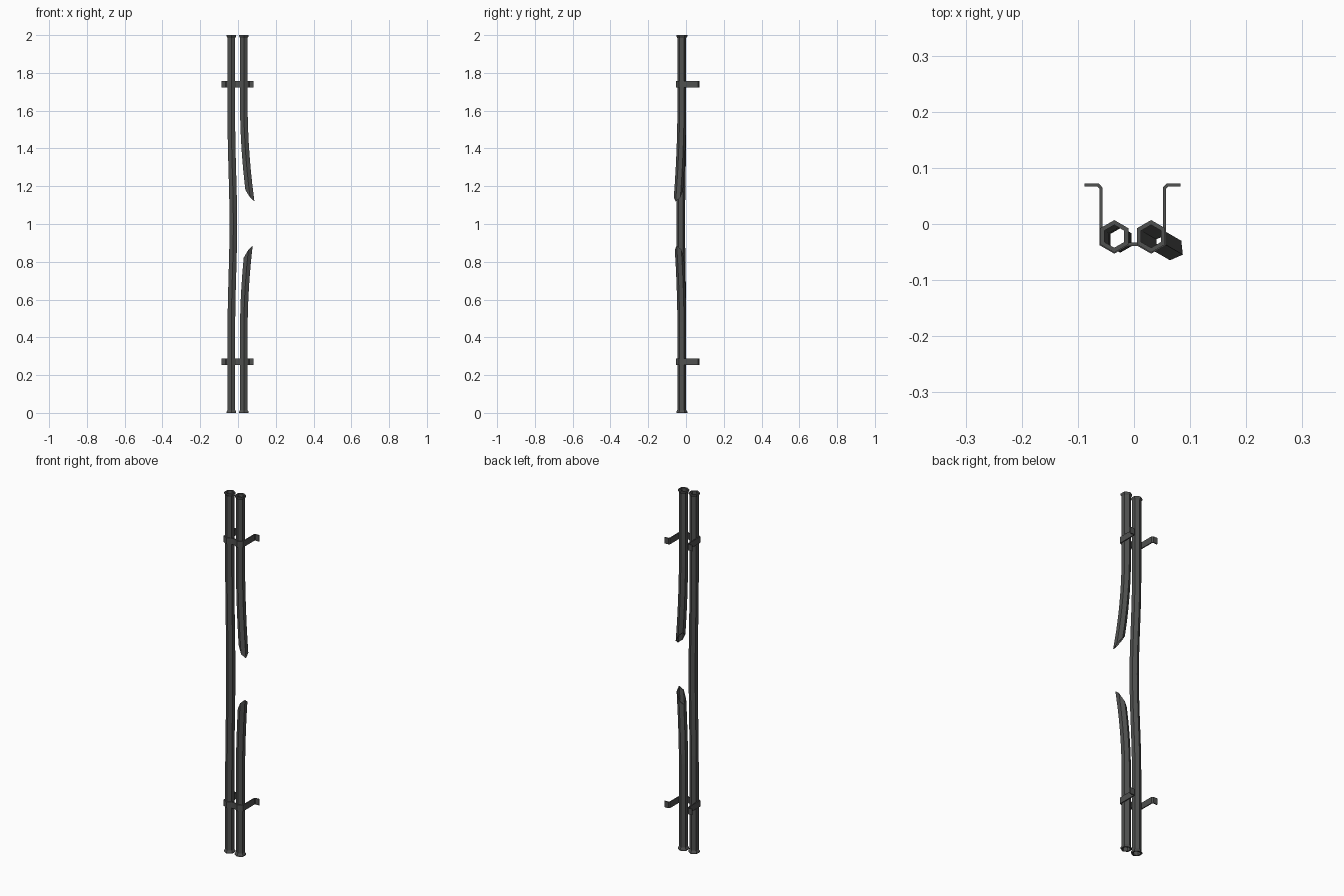
import bpy, bmesh, math
from mathutils import Vector

if "Cube" in bpy.data.objects:
    bpy.data.objects.remove(bpy.data.objects["Cube"])

MID = -0.0023                      # symmetry plane between the pipes
GAP = 0.0328                       # pipe distance from that plane
PY = -0.022                        # pipe depth
R_OUT, R_IN, R_LIP = 0.0232, 0.0203, 0.029
BEND = (math.cos(math.radians(-30)), math.sin(math.radians(-30)))

metal = bpy.data.materials.new("dark_grey_metal")
metal.diffuse_color = (0.08, 0.082, 0.08, 1)
metal.use_nodes = True
metal.node_tree.nodes["Principled BSDF"].inputs["Base Color"].default_value = metal.diffuse_color


def finish(name, bm):
    bmesh.ops.recalc_face_normals(bm, faces=bm.faces)
    me = bpy.data.meshes.new(name)
    bm.to_mesh(me)
    bm.free()
    me.materials.append(metal)
    ob = bpy.data.objects.new(name, me)
    bpy.context.collection.objects.link(ob)


def pipe(name, cx, rings, bend):
    """Hollow hexagonal pipe; each ring is (z, radius, slant of the cut)."""
    bm = bmesh.new()

    def ring(z, r, slant):
        vs = []
        for i in range(6):
            a = math.radians(30 + 60 * i)
            x, y = r * math.cos(a), r * math.sin(a)
            d = x * BEND[0] + y * BEND[1]
            zz = z + slant * d / R_OUT
            o = bend(zz)
            vs.append(bm.verts.new((cx + x + o * BEND[0], PY + y + o * BEND[1], zz)))
        return vs

    outer = [ring(*q) for q in rings]
    inner = [ring(z, R_IN, s) for z, r, s in rings]
    loop = outer + inner[::-1]
    for k in range(len(loop)):
        a, b = loop[k], loop[(k + 1) % len(loop)]
        for i in range(6):
            j = (i + 1) % 6
            bm.faces.new((a[i], a[j], b[j], b[i]))
    finish(name, bm)


def body(z0, z1, n):
    return [(z0 + (z1 - z0) * i / n, R_OUT, 0) for i in range(n + 1)]


low_lip = [(0, R_LIP, 0), (0.006, R_LIP, 0), (0.016, R_OUT, 0)]
top_lip = [(2 - z, r, s) for z, r, s in low_lip[::-1]]

# whole pipe, slightly bowed in the middle
pipe("whole_pipe", MID - GAP, low_lip + body(0.45, 1.55, 12) + top_lip,
     lambda z: 0.012 * math.cos((z - 1) / 0.55 * math.pi / 2) ** 2 if abs(z - 1) < 0.55 else 0)

# broken pipe, halves bent outwards and cut at a slant
pipe("broken_pipe_upper", MID + GAP, [(1.16, R_OUT, -0.04)] + body(1.215, 1.65, 6) + top_lip,
     lambda z: 0.042 * (max(0, 1.65 - z) / 0.53) ** 2)
pipe("broken_pipe_lower", MID + GAP, low_lip + body(0.42, 0.785, 6) + [(0.843, R_OUT, 0.042)],
     lambda z: 0.031 * (max(0, z - 0.42) / 0.465) ** 2)

# wall brackets: a folded strip hugging both pipes
half = [(GAP - 0.024, -0.036), (GAP, -0.0497), (GAP + 0.024, -0.036),
        (GAP + 0.024, 0.064), (GAP + 0.029, 0.0695), (0.0855, 0.0695)]
path = [Vector((MID - x, y)) for x, y in half[::-1]] + [Vector((MID + x, y)) for x, y in half]


def bracket(name, zc, h=0.017, t=0.0028):
    bm = bmesh.new()
    secs = []
    for i, p in enumerate(path):
        d0 = (p - path[i - 1]).normalized() if i else (path[1] - p).normalized()
        d1 = (path[i + 1] - p).normalized() if i < len(path) - 1 else d0
        n0, n1 = Vector((-d0.y, d0.x)), Vector((-d1.y, d1.x))
        m = (n0 + n1).normalized()
        m *= t / m.dot(n0)
        secs.append([bm.verts.new((p.x + s * m.x, p.y + s * m.y, zc + u * h))
                     for s, u in ((1, -1), (1, 1), (-1, 1), (-1, -1))])
    for a, b in zip(secs, secs[1:]):
        for i in range(4):
            j = (i + 1) % 4
            bm.faces.new((a[i], a[j], b[j], b[i]))
    bm.faces.new(secs[0])
    bm.faces.new(secs[-1])
    finish(name, bm)


bracket("lower_bracket", 0.271)
bracket("upper_bracket", 1.739)
